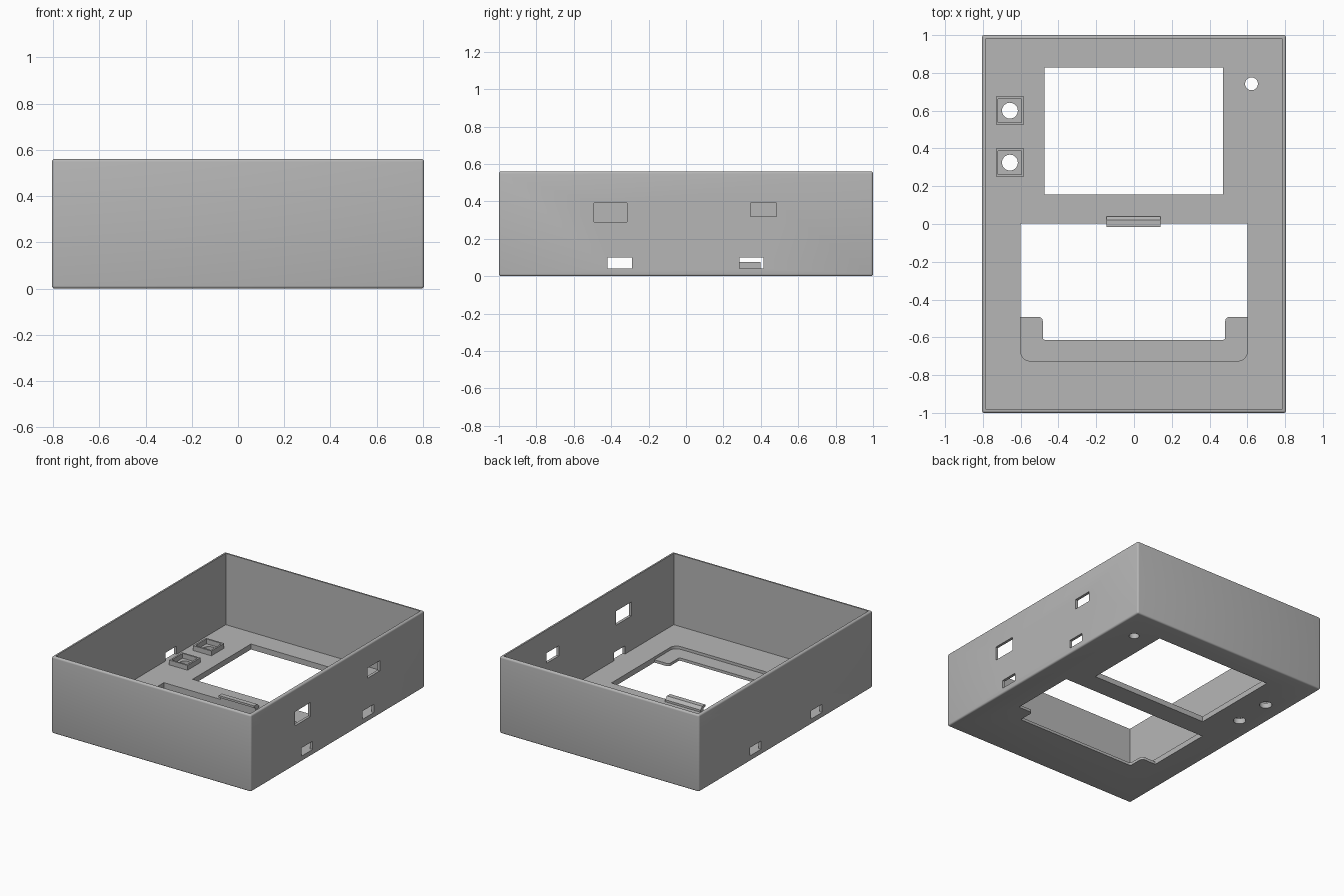
import bpy, bmesh, math

if "Cube" in bpy.data.objects:
    bpy.data.objects.remove(bpy.data.objects["Cube"], do_unlink=True)

W, L, H = 0.805, 1.0, 0.56      # half width, half length, height
WALL, FLOOR, LEDGE = 0.02, 0.04, 0.02

grey = bpy.data.materials.new("plain grey")
grey.use_nodes = True
colour = (0.47, 0.47, 0.47, 1)
grey.diffuse_color = colour
grey.node_tree.nodes["Principled BSDF"].inputs["Base Color"].default_value = colour


def make(name, bm):
    bmesh.ops.recalc_face_normals(bm, faces=bm.faces)
    mesh = bpy.data.meshes.new(name)
    bm.to_mesh(mesh)
    bm.free()
    mesh.materials.append(grey)
    ob = bpy.data.objects.new(name, mesh)
    bpy.context.collection.objects.link(ob)
    return ob


def box(name, x0, x1, y0, y1, z0, z1, radius=0):
    bm = bmesh.new()
    bmesh.ops.create_cube(bm, size=1)
    for v in bm.verts:
        v.co = (x1 if v.co.x > 0 else x0, y1 if v.co.y > 0 else y0, z1 if v.co.z > 0 else z0)
    if radius:
        bmesh.ops.bevel(bm, geom=bm.edges[:], offset=radius, segments=4,
                        profile=0.5, affect='EDGES')
    return make(name, bm)


def prism(name, points, direction):
    """Extrude a flat outline along a direction."""
    bm = bmesh.new()
    face = bm.faces.new([bm.verts.new(p) for p in points])
    moved = bmesh.ops.extrude_face_region(bm, geom=[face])["geom"]
    bmesh.ops.translate(bm, vec=direction,
                        verts=[g for g in moved if isinstance(g, bmesh.types.BMVert)])
    return make(name, bm)


def rounded(corners, z):
    """Outline from (x, y, radius) corners, with each corner rounded."""
    out = []
    for i, (x, y, r) in enumerate(corners):
        if not r:
            out.append((x, y, z))
            continue
        ends = []
        for n in (corners[i - 1], corners[(i + 1) % len(corners)]):
            d = math.hypot(n[0] - x, n[1] - y)
            ends.append(((n[0] - x) / d * r, (n[1] - y) / d * r))
        (ax, ay), (bx, by) = ends
        for k in range(7):
            t = k / 6 * math.pi / 2
            a, b = 1 - math.sin(t), 1 - math.cos(t)
            out.append((x + ax * a + bx * b, y + ay * a + by * b, z))
    return out


def cylinder(name, x, y, r):
    ring = [(x + r * math.cos(math.tau * k / 32), y + r * math.sin(math.tau * k / 32), -0.1)
            for k in range(32)]
    return prism(name, ring, (0, 0, 0.3))


def cut(target, cutters):
    for c in cutters:
        m = target.modifiers.new("cut", 'BOOLEAN')
        m.operation, m.solver, m.object = 'DIFFERENCE', 'EXACT', c
    bpy.context.view_layer.update()
    graph = bpy.context.evaluated_depsgraph_get()
    mesh = bpy.data.meshes.new_from_object(target.evaluated_get(graph))
    target.modifiers.clear()
    target.data = mesh
    for c in cutters:
        bpy.data.objects.remove(c, do_unlink=True)


# Open tray with rounded outer edges
shell = box("case_shell", -W, W, -L, L, 0, H, 0.012)
cutters = [box("cavity", -W + WALL, W - WALL, -L + WALL, L - WALL, FLOOR, 1)]

# Screen window
cutters.append(box("screen_cut", -0.475, 0.47, 0.155, 0.828, -0.1, 0.2))

# Front opening: shallow recess above, tabbed through hole below
recess = [(-0.6, 0.003, 0), (-0.6, -0.725, 0.05), (0.6, -0.725, 0.05), (0.6, 0.003, 0)]
half = [(0.6, 0.003, 0), (0.6, -0.492, 0), (0.483, -0.492, 0.022), (0.483, -0.613, 0.012)]
hole = half + [(-x, y, r) for x, y, r in reversed(half)]
cutters.append(prism("recess_cut", rounded(recess, LEDGE), (0, 0, 0.1)))
cutters.append(prism("hole_cut", rounded(hole, -0.1), (0, 0, 0.2)))

# Round holes in the floor
BUTTONS = [(-0.657, 0.6), (-0.657, 0.325)]
cutters += [cylinder("button_cut", x, y, 0.042) for x, y in BUTTONS]
cutters.append(cylinder("lamp_cut", 0.622, 0.742, 0.034))

# Low slots through both side walls, port windows in the left wall only
for y0, y1 in ((-0.42, -0.29), (0.285, 0.415)):
    for x in (-W, W):
        cutters.append(box("slot_cut", x - 0.05, x + 0.05, y0, y1, FLOOR, 0.1))
cutters.append(box("port_cut", W - 0.05, W + 0.05, -0.492, -0.315, 0.29, 0.392))
cutters.append(box("port_cut", W - 0.05, W + 0.05, 0.345, 0.485, 0.318, 0.392))
cut(shell, cutters)

# Square collars around the button holes
for i, (x, y) in enumerate(BUTTONS):
    collar = box(f"button_collar_{i + 1}", x - 0.074, x + 0.074, y - 0.074, y + 0.074,
                 FLOOR - 0.003, 0.075)
    cut(collar, [box("collar_cut", x - 0.062, x + 0.062, y - 0.062, y + 0.062, 0, 0.2)])

# Retaining clip overhanging the front opening
clip = [(0.04, 0.038), (0.003, 0.038), (0.003, 0.055), (-0.015, 0.06),
        (-0.015, 0.075), (0.02, 0.075), (0.04, 0.055)]
prism("retaining_clip", [(-0.145, y, z) for y, z in clip], (0.285, 0, 0))

# Smooth the rounded edges, keep the rest sharp
bpy.ops.object.select_all(action='DESELECT')
shell.select_set(True)
bpy.context.view_layer.objects.active = shell
bpy.ops.object.shade_smooth_by_angle(angle=math.radians(30))
